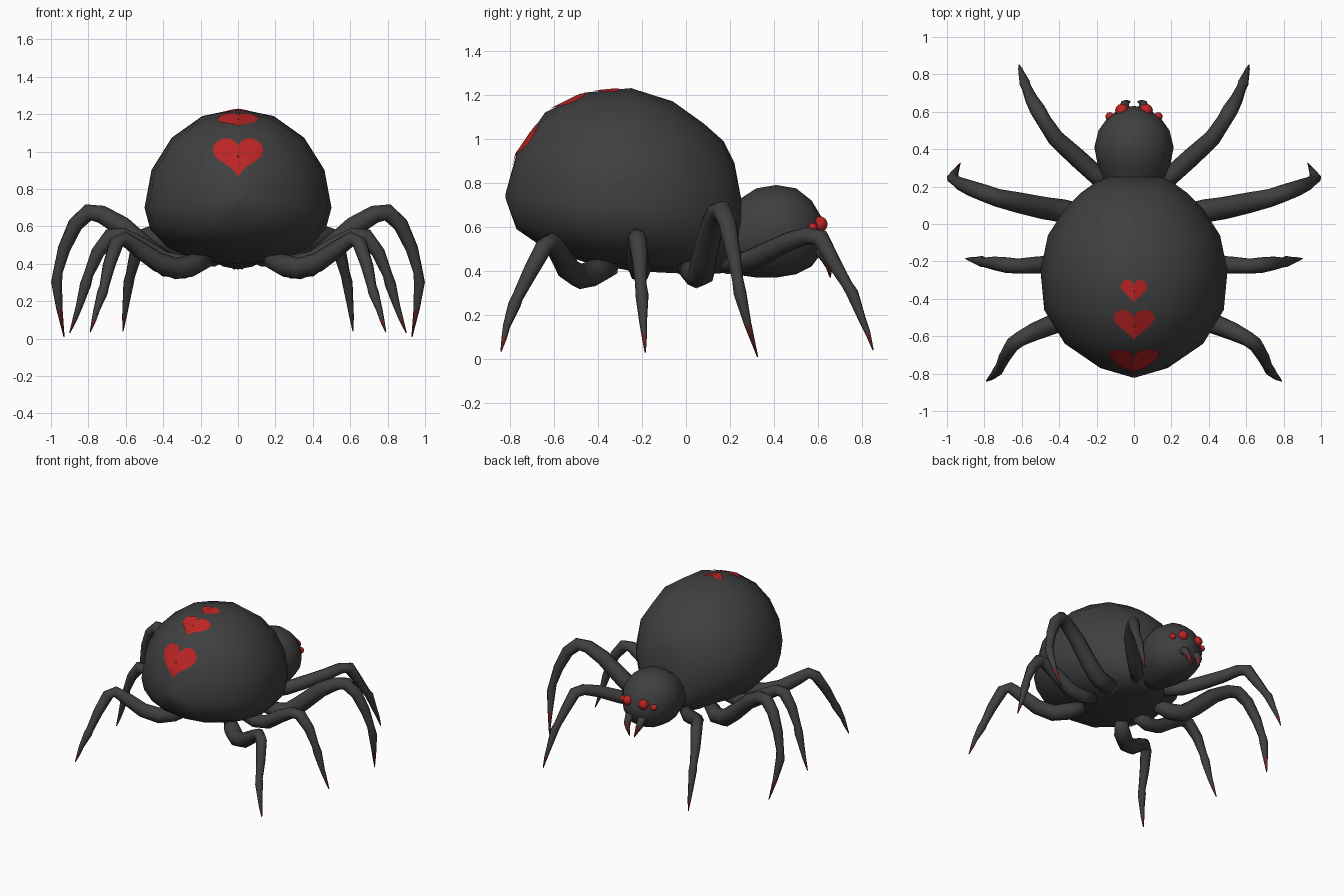
import bpy, math
from mathutils import Vector
from mathutils.bvhtree import BVHTree


def material(name, col):
    m = bpy.data.materials.new(name)
    m.diffuse_color = (*col, 1)
    return m


BLACK = material("charcoal", (0.05, 0.05, 0.05))
RED = material("bright_red", (0.5, 0.018, 0.018))
TIP = material("dark_red_tip", (0.13, 0.02, 0.02))


def make(name, verts, faces, mats, mirror=False):
    me = bpy.data.meshes.new(name)
    me.from_pydata(verts, [], faces)
    me.shade_smooth()
    for m in mats:
        me.materials.append(m)
    ob = bpy.data.objects.new(name, me)
    bpy.context.collection.objects.link(ob)
    if mirror:
        ob.modifiers.new("mirror", "MIRROR").use_mirror_merge = False
    return ob


def skin(rings, n):
    """Quads between successive rings of n verts, with capped ends."""
    faces = [(i * n + j, i * n + (j + 1) % n, (i + 1) * n + (j + 1) % n, (i + 1) * n + j)
             for i in range(len(rings) - 1) for j in range(n)]
    faces.append(tuple(range(n))[::-1])
    faces.append(tuple((len(rings) - 1) * n + j for j in range(n)))
    return [v for r in rings for v in r], faces


def body(name, sections, n=16, flat=1.0):
    """Loft along y; each section is y, half width, top z, middle z, bottom z."""
    rings = []
    for y, w, top, mid, bot in sections:
        ring = []
        for j in range(n):
            a = 2 * math.pi * j / n
            s, c = math.sin(a), math.cos(a)
            h = top - mid if c > 0 else mid - bot
            x = math.copysign(abs(s) ** (flat if c < -0.01 else 1), s)
            ring.append((w * x, y, mid + h * c))
        rings.append(ring)
    verts, faces = skin(rings, n)
    return make(name, verts, faces, [BLACK])


def tube(name, path, n=8, tip_rings=1):
    """Tapered tube through x, y, z, radius points; last spans use the tip colour."""
    pts = [Vector(p[:3]) for p in path]
    rings, side = [], None
    for i, p in enumerate(pts):
        t = (pts[min(i + 1, len(pts) - 1)] - pts[max(i - 1, 0)]).normalized()
        ref = side if side else t.cross(Vector((0, 0, 1)))
        side = (ref - t * ref.dot(t)).normalized()
        up = t.cross(side)
        rings.append([p + path[i][3] * (math.cos(a) * side + math.sin(a) * up)
                      for a in (2 * math.pi * j / n for j in range(n))])
    verts, faces = skin(rings, n)
    ob = make(name, verts, faces, [BLACK, TIP], mirror=True)
    first = (len(pts) - 1 - tip_rings) * n
    for f in ob.data.polygons:
        f.material_index = int(f.index >= first and f.index != len(faces) - 2)
    return ob


# Abdomen and head
abdomen = body("abdomen", [
    (-0.82, 0.01, 0.75, 0.74, 0.73), (-0.77, 0.18, 0.93, 0.73, 0.59),
    (-0.64, 0.37, 1.12, 0.71, 0.50), (-0.46, 0.48, 1.21, 0.70, 0.44),
    (-0.25, 0.50, 1.23, 0.70, 0.40), (-0.06, 0.46, 1.17, 0.70, 0.39),
    (0.08, 0.37, 1.07, 0.69, 0.385), (0.17, 0.28, 0.99, 0.68, 0.39),
    (0.22, 0.21, 0.89, 0.66, 0.41), (0.25, 0.15, 0.73, 0.62, 0.46)], flat=0.8)
body("head", [
    (0.16, 0.15, 0.69, 0.56, 0.40), (0.25, 0.165, 0.73, 0.57, 0.38),
    (0.32, 0.195, 0.775, 0.58, 0.37), (0.41, 0.212, 0.79, 0.58, 0.37),
    (0.50, 0.19, 0.775, 0.58, 0.385), (0.57, 0.14, 0.72, 0.57, 0.42),
    (0.615, 0.075, 0.645, 0.56, 0.48), (0.63, 0.01, 0.565, 0.56, 0.55)])

# Legs: hip, dip, thigh, knee, shin, ankle joint, claw
tube("front_leg", [
    (0.12, 0.18, 0.43, 0.045), (0.21, 0.27, 0.44, 0.05), (0.31, 0.36, 0.48, 0.05),
    (0.42, 0.46, 0.53, 0.045), (0.48, 0.55, 0.56, 0.04), (0.515, 0.61, 0.55, 0.042),
    (0.55, 0.67, 0.44, 0.034), (0.575, 0.73, 0.34, 0.026), (0.585, 0.755, 0.30, 0.029),
    (0.60, 0.80, 0.18, 0.018), (0.607, 0.825, 0.12, 0.013), (0.615, 0.85, 0.04, 0.003)])
tube("second_leg", [
    (0.20, 0.00, 0.42, 0.045), (0.29, 0.05, 0.38, 0.06), (0.38, 0.07, 0.39, 0.062),
    (0.48, 0.085, 0.47, 0.06), (0.62, 0.115, 0.60, 0.055), (0.73, 0.14, 0.665, 0.048),
    (0.80, 0.165, 0.675, 0.046), (0.87, 0.19, 0.61, 0.042), (0.93, 0.215, 0.48, 0.035),
    (0.962, 0.235, 0.36, 0.027), (0.97, 0.245, 0.30, 0.031),
    (0.955, 0.28, 0.16, 0.018), (0.93, 0.325, 0.01, 0.003)])
tube("third_leg", [
    (0.20, -0.20, 0.42, 0.045), (0.30, -0.21, 0.40, 0.05), (0.40, -0.215, 0.42, 0.05),
    (0.52, -0.22, 0.50, 0.046), (0.62, -0.225, 0.555, 0.04), (0.68, -0.22, 0.55, 0.042),
    (0.75, -0.21, 0.46, 0.036), (0.80, -0.205, 0.34, 0.026), (0.815, -0.20, 0.29, 0.03),
    (0.85, -0.195, 0.17, 0.018), (0.87, -0.19, 0.11, 0.013), (0.90, -0.185, 0.03, 0.003)])
tube("back_leg", [
    (0.17, -0.34, 0.42, 0.045), (0.25, -0.42, 0.39, 0.06), (0.33, -0.48, 0.375, 0.058),
    (0.43, -0.535, 0.41, 0.054), (0.53, -0.575, 0.48, 0.048), (0.61, -0.615, 0.535, 0.04),
    (0.65, -0.645, 0.51, 0.04), (0.69, -0.71, 0.39, 0.034), (0.715, -0.765, 0.28, 0.026),
    (0.725, -0.78, 0.245, 0.029), (0.757, -0.815, 0.15, 0.017),
    (0.77, -0.825, 0.10, 0.013), (0.79, -0.84, 0.035, 0.003)])

# Curved fangs with red tips
tube("fang", [
    (0.05, 0.57, 0.50, 0.03), (0.053, 0.615, 0.49, 0.03), (0.05, 0.64, 0.45, 0.024),
    (0.038, 0.65, 0.415, 0.014), (0.02, 0.655, 0.37, 0.003)], tip_rings=2)

# Eyes
for name, loc, r in (("inner_eye", (0.065, 0.607, 0.612), 0.036),
                     ("outer_eye", (0.13, 0.575, 0.595), 0.023)):
    bpy.ops.mesh.primitive_uv_sphere_add(segments=12, ring_count=8, radius=r, location=loc)
    eye = bpy.context.object
    eye.name = name
    bpy.ops.object.shade_smooth()
    eye.data.materials.append(RED)
    twin = eye.copy()
    twin.location.x = -loc[0]
    bpy.context.collection.objects.link(twin)

# Heart markings: thin plates wrapped onto the abdomen
tree = BVHTree.FromPolygons([v.co for v in abdomen.data.vertices],
                            [tuple(p.vertices) for p in abdomen.data.polygons])


def heart(name, centre, slope, width, length, n=32, rows=7):
    along = Vector((0, math.cos(slope), math.sin(slope)))
    out = Vector((0, -math.sin(slope), math.cos(slope)))
    verts, faces = [], []
    for k in range(rows + 1):
        for j in range(n):
            t = 2 * math.pi * j / n
            u = math.sin(t) ** 3 * width / 2
            v = (13 * math.cos(t) - 5 * math.cos(2 * t) - 2 * math.cos(3 * t)
                 - math.cos(4 * t) + 2.5) / 29 * length
            s = max(k / rows, 0.01)
            start = Vector(centre) + Vector((u * s, 0, 0)) + along * v * s + out * 0.3
            hit = tree.ray_cast(start, -out)[0]
            verts.append(hit + out * 0.006)
    for k in range(rows):
        for j in range(n):
            a, b = k * n + j, k * n + (j + 1) % n
            faces.append((a, a + n, b + n, b))
    faces.append(tuple(range(n))[::-1])
    ob = make(name, verts, faces, [RED])
    # Faces must look outward
    if ob.data.polygons[n * 3].normal.dot(out) < 0:
        ob.data.flip_normals()


heart("small_heart", (0, -0.36, 1.22), math.radians(4), 0.14, 0.125)
heart("middle_heart", (0, -0.54, 1.165), math.radians(25), 0.22, 0.18)
heart("large_heart", (0, -0.725, 0.96), math.radians(56), 0.27, 0.245)
